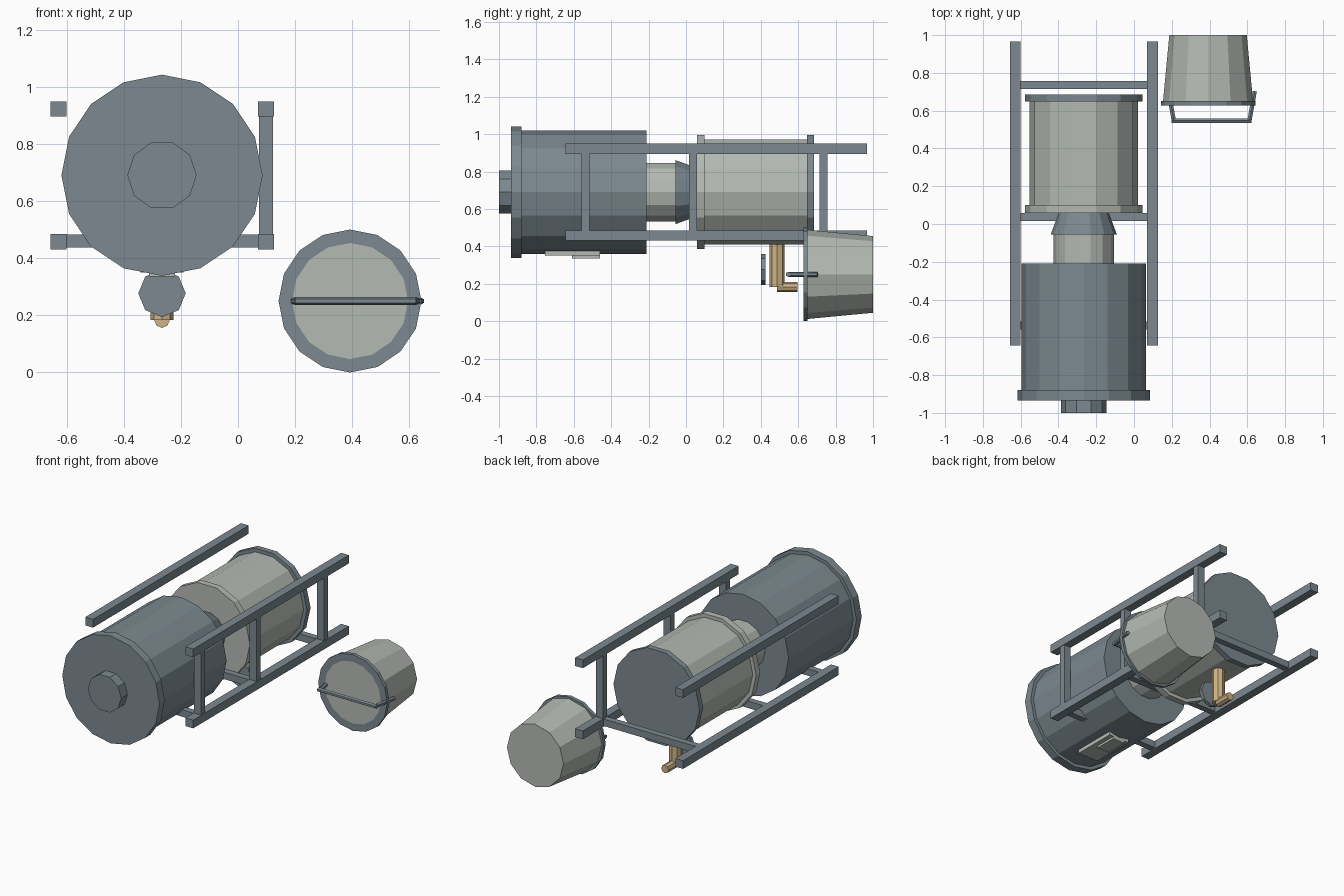
import bpy, bmesh, math
from mathutils import Vector, Matrix

if "Cube" in bpy.data.objects:
    bpy.data.objects.remove(bpy.data.objects["Cube"])


def material(name, rgb):
    m = bpy.data.materials.new(name)
    m.diffuse_color = (*rgb, 1)
    m.use_nodes = True
    m.node_tree.nodes["Principled BSDF"].inputs["Base Color"].default_value = m.diffuse_color
    return m


STEEL = material("blue_grey_steel", (0.20, 0.25, 0.28))
PALE = material("pale_metal", (0.46, 0.49, 0.45))
BRASS = material("brass", (0.62, 0.46, 0.24))


def finish(name, bm, mats):
    bmesh.ops.recalc_face_normals(bm, faces=bm.faces[:])
    me = bpy.data.meshes.new(name)
    bm.to_mesh(me)
    bm.free()
    for m in mats:
        me.materials.append(m)
    ob = bpy.data.objects.new(name, me)
    bpy.context.collection.objects.link(ob)
    return ob


def box(name, x, y, z, mat):
    """Box from (min, max) ranges."""
    bm = bmesh.new()
    bmesh.ops.create_cube(bm, size=1)
    for v in bm.verts:
        v.co = [r[0] if c < 0 else r[1] for c, r in zip(v.co, (x, y, z))]
    return finish(name, bm, [mat])


def lathe(name, cx, cz, profile, n, mats, rule=None, turn=0.0):
    """Faceted solid about an axis along y; profile holds (y, radius)."""
    bm = bmesh.new()
    rings = []
    for y, r in profile:
        ring = []
        for i in range(n):
            a = turn + math.tau * i / n
            ring.append(bm.verts.new((cx + r * math.cos(a), y, cz + r * math.sin(a))))
        rings.append(ring)
    for a, b in zip(rings, rings[1:]):
        for i in range(n):
            j = (i + 1) % n
            bm.faces.new((a[i], a[j], b[j], b[i]))
    bm.faces.new(rings[0])
    bm.faces.new(rings[-1])
    if rule:
        for f in bm.faces:
            f.material_index = rule(f.calc_center_median())
    return finish(name, bm, mats)


def rod(name, p, q, r, n, mat):
    """Straight round bar between two points."""
    p, q = Vector(p), Vector(q)
    d = q - p
    bm = bmesh.new()
    bmesh.ops.create_cone(bm, cap_ends=True, segments=n, radius1=r, radius2=r, depth=d.length)
    rot = d.to_track_quat('Z', 'Y').to_matrix().to_4x4()
    bm.transform(Matrix.Translation((p + q) / 2) @ rot)
    return finish(name, bm, [mat])


CX, CZ = -0.266, 0.69

# Large boiler drum with its end flange and knob
lathe("boiler_drum", CX, CZ,
      [(-0.935, 0.352), (-0.88, 0.352), (-0.88, 0.33), (-0.21, 0.33)], 16, [STEEL])
lathe("end_knob", CX, CZ, [(-1.0, 0.121), (-0.93, 0.121)], 10, [STEEL])

# Hatch under the drum
box("hatch_plate", (CX - 0.075, CX + 0.075), (-0.755, -0.46), (0.35, 0.40), PALE)
box("hatch_panel", (CX - 0.045, CX + 0.045), (-0.61, -0.46), (0.335, 0.352), PALE)

# Neck and tapered collar joining the two tanks
lathe("neck_pipe", CX, CZ, [(-0.215, 0.16), (-0.04, 0.16)], 14, [PALE])
lathe("neck_collar", CX, CZ, [(-0.055, 0.175), (0.065, 0.13)], 14, [STEEL])

# Smaller tank: pale body, steel rear flange and cap
lathe("condenser_tank", CX, CZ,
      [(0.058, 0.312), (0.10, 0.312), (0.10, 0.288), (0.648, 0.288),
       (0.648, 0.312), (0.685, 0.312)], 14, [PALE, STEEL],
      rule=lambda c: 1 if c.y > 0.64 else 0)

# Carrying frame: four rails, cross bars, uprights on one side
LOW, HIGH = (0.43, 0.484), (0.895, 0.949)
LEFT, RIGHT = (-0.656, -0.60), (0.07, 0.126)
for side, xs in (("left", LEFT), ("right", RIGHT)):
    for level, zs in (("lower", LOW), ("upper", HIGH)):
        box(f"{side}_{level}_rail", xs, (-0.643, 0.967), zs, STEEL)
for i, y in enumerate((-0.538, 0.037, 0.735)):
    ys = (y - 0.021, y + 0.021)
    box(f"cross_bar_{i + 1}", (-0.61, 0.08), ys, (0.437, 0.482), STEEL)
    box(f"upright_{i + 1}", (0.073, 0.123), ys, (0.48, 0.90), STEEL)

# Brass tap with spout and hand wheel
rod("tap_pipe", (CX, 0.487, 0.183), (CX, 0.487, 0.43), 0.04, 8, BRASS)
rod("tap_spout", (CX, 0.487, 0.183), (CX, 0.597, 0.183), 0.027, 8, BRASS)
lathe("tap_wheel", CX, 0.277, [(0.40, 0.083), (0.425, 0.083)], 8, [STEEL])

# Bucket lying on its side with a steel rim
BX, BZ = 0.392, 0.25
lathe("bucket", BX, BZ, [(0.632, 0.24), (1.0, 0.205)], 12, [PALE])
rim = lathe("bucket_rim", BX, BZ, [(0.627, 0.25), (0.65, 0.25)], 16, [STEEL, PALE])
bm = bmesh.new()
bm.from_mesh(rim.data)
bm.faces.ensure_lookup_table()
mouth = min(bm.faces, key=lambda f: f.calc_center_median().y)
bmesh.ops.inset_region(bm, faces=[mouth], thickness=0.047)
mouth.material_index = 1
bm.to_mesh(rim.data)
bm.free()

# Bail handle
HX = 0.411
for side, s in (("left", -1), ("right", 1)):
    rod(f"handle_{side}_arm", (HX + s * 0.228, 0.703, BZ), (HX + s * 0.2, 0.545, BZ), 0.013, 6, STEEL)
rod("handle_grip", (HX - 0.212, 0.547, BZ), (HX + 0.212, 0.547, BZ), 0.014, 6, STEEL)
